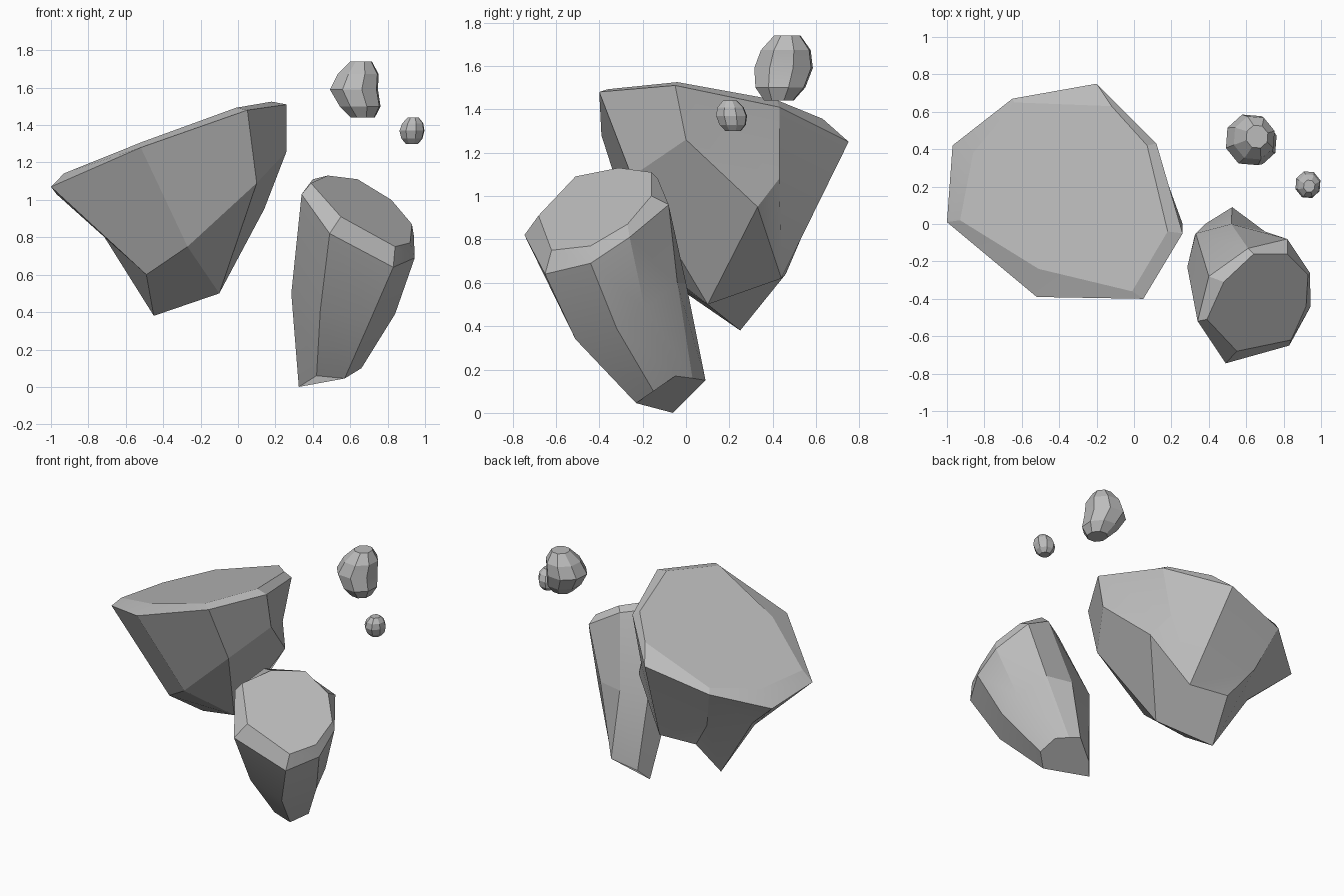
import bpy
import bmesh
import math
from mathutils import Vector

default_cube = bpy.data.objects.get("Cube")
if default_cube:
    bpy.data.objects.remove(default_cube, do_unlink=True)

# One plain stone colour
stone = bpy.data.materials.new("grey_stone")
stone.use_nodes = True
stone_colour = (0.5, 0.5, 0.5, 1.0)
stone.diffuse_color = stone_colour
stone.node_tree.nodes["Principled BSDF"].inputs["Base Color"].default_value = stone_colour
stone.node_tree.nodes["Principled BSDF"].inputs["Roughness"].default_value = 0.9


def loft_rock(name, rings, smooth_degrees):
    """Skin a stack of rings (top to bottom); repeated points merge into one corner."""
    mesh = bpy.data.meshes.new(name)
    bm = bmesh.new()
    corners = {}

    def corner(point):
        key = tuple(point)
        if key not in corners:
            corners[key] = bm.verts.new(key)
        return corners[key]

    def add_face(points):
        unique = list(dict.fromkeys(corner(p) for p in points))
        if len(unique) > 2 and not bm.faces.get(unique):
            bm.faces.new(unique)

    for upper, lower in zip(rings, rings[1:]):
        count = len(upper)
        for i in range(count):
            j = (i + 1) % count
            add_face([upper[i], lower[i], lower[j], upper[j]])
    add_face(rings[0])
    add_face(list(reversed(rings[-1])))
    bmesh.ops.recalc_face_normals(bm, faces=bm.faces)
    bm.to_mesh(mesh)
    bm.free()

    rock = bpy.data.objects.new(name, mesh)
    bpy.context.collection.objects.link(rock)
    mesh.materials.append(stone)
    bpy.ops.object.select_all(action="DESELECT")
    rock.select_set(True)
    bpy.context.view_layer.objects.active = rock
    bpy.ops.object.shade_smooth_by_angle(angle=math.radians(smooth_degrees))
    return rock


def pebble(name, centre, size, top_shift, bottom_shift):
    """Small faceted stone: eight-sided belt with shrunken, shifted rings above and below."""
    levels = [(0.45, 1.0, top_shift), (0.85, 0.55, top_shift * 0.6), (1.0, 0.0, Vector()),
              (0.85, -0.6, bottom_shift * 0.7), (0.5, -1.0, bottom_shift)]
    rings = []
    for width, height, shift in levels:
        ring = []
        for i in range(8):
            a = math.tau * (i + 0.4) / 8
            offset = Vector((math.cos(a) * width, math.sin(a) * width, height)) + shift
            ring.append(Vector(centre) + offset * Vector(size))
        rings.append(ring)
    return loft_rock(name, rings, 12)


# Large boulder: sloping flat top, wide rim, tapering to a wedge underneath
keel = (-.45, .25, .38)
front_toe = (-.10, .10, .50)
side_notch = (.14, .33, .95)
back_toe = (-.10, .44, .62)
back_heel = (-.40, .46, .64)


def slope(x, y):
    return (x, y, 1.46 + .34 * x - .1 * y)


boulder_top = [slope(*p) for p in (
    (-.93, .02), (-.51, -.24), (-.01, -.36), (.18, -.04),
    (.07, .42), (-.12, .63), (-.64, .65), (-.86, .38))]
boulder_rim = [
    (-1.0, .01, 1.07), (-.52, -.39, 1.28), (.05, -.40, 1.48), (.26, -.05, 1.51),
    (.12, .43, 1.41), (-.20, .75, 1.25), (-.65, .67, 1.14), (-.97, .42, 1.03)]
boulder_waist = [
    (-.49, -.07, .60), (-.27, -.22, .75), (.10, -.25, 1.09), (.26, 0, 1.26),
    (.05, .43, 1.08), back_toe, (-.55, .55, .85), (-.72, .28, .81)]
boulder_foot = [keel, front_toe, front_toe, side_notch,
                side_notch, back_toe, back_heel, keel]
loft_rock("large_boulder", [boulder_top, boulder_rim, boulder_waist, boulder_foot], 20)

# Tall boulder: leaning column with a tilted flat top
column_top = [
    (.39, -.51, 1.09), (.55, -.68, .91), (.84, -.62, .75), (.92, -.44, .77),
    (.93, -.27, .87), (.82, -.16, 1.0), (.64, -.16, 1.11), (.48, -.31, 1.13)]
column_rim = [
    (.34, -.52, 1.03), (.49, -.745, .82), (.83, -.65, .64), (.945, -.44, .69),
    (.94, -.26, .81), (.82, -.08, .96), (.61, -.13, 1.08), (.40, -.28, 1.11)]
column_waist = [
    (.285, -.23, .50), (.44, -.49, .41), (.70, -.51, .34), (.84, -.32, .39),
    (.82, -.19, .48), (.70, -.04, .60), (.52, 0, .60), (.33, -.05, .60)]
column_foot = [
    (.325, -.06, .0), (.42, -.19, .06), (.57, -.23, .045), (.66, -.15, .10),
    (.62, -.05, .17), (.57, .03, .16), (.525, .09, .15), (.38, .0, .07)]
loft_rock("tall_boulder", [column_top, column_rim, column_waist, column_foot], 20)

# Two floating pebbles
pebble("medium_pebble", (.62, .45, 1.59), (.135, .142, .15),
       Vector((.28, .12, 0)), Vector((.35, -.15, 0)))
pebble("small_pebble", (.93, .21, 1.37), (.07, .075, .07),
       Vector((.1, -.1, 0)), Vector((0, .1, 0)))
